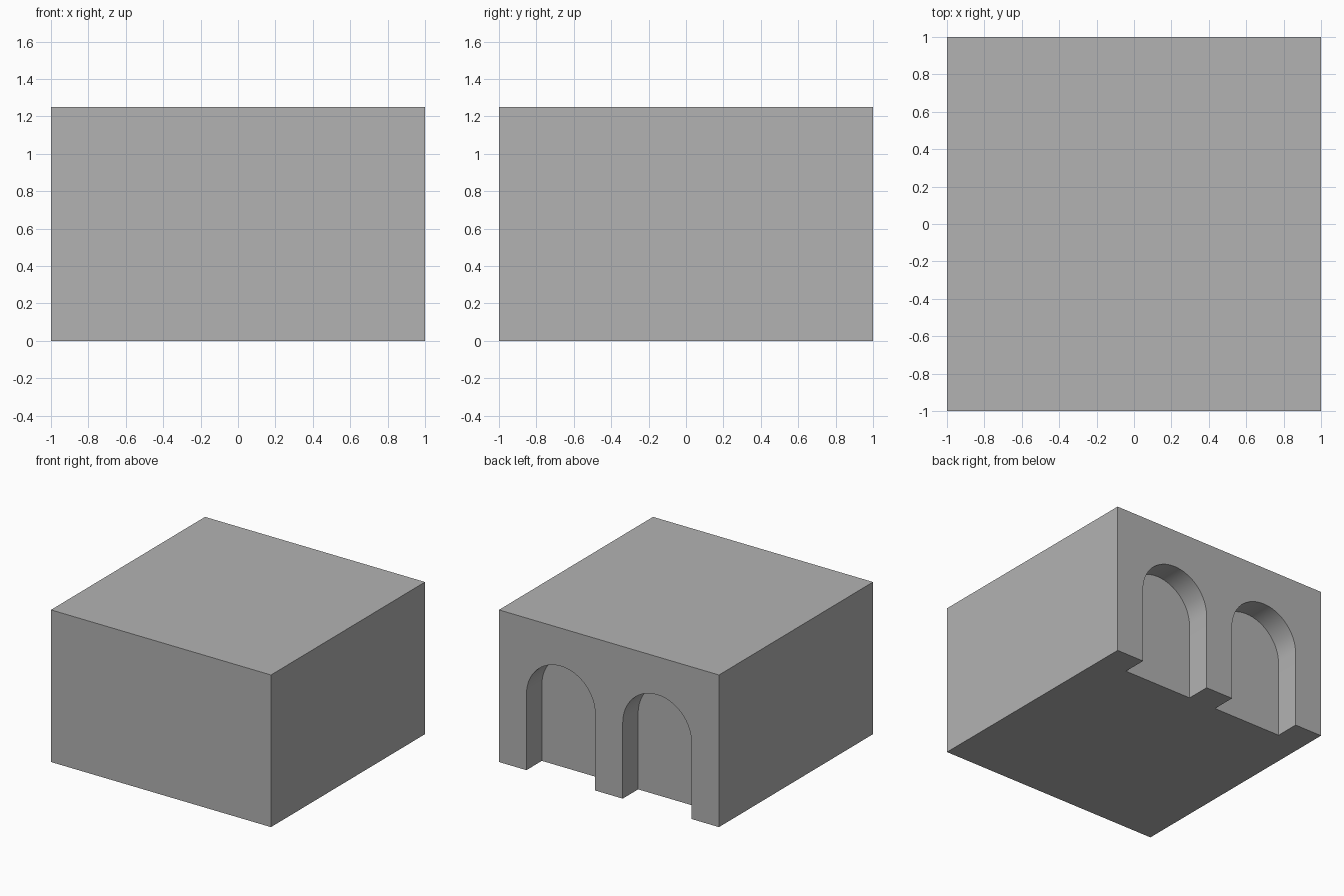
import bpy
import bmesh
from math import cos, sin, pi, radians

WIDTH, HEIGHT = 2.0, 1.25
NICHE_RADIUS, NICHE_SPRING, NICHE_DEPTH = 0.3125, 0.625, 0.2
NICHE_CENTRE = 0.4375
ARC_STEPS = 32
MARGIN = 0.1

default_cube = bpy.data.objects.get("Cube")
if default_cube:
    bpy.data.objects.remove(default_cube, do_unlink=True)

# Single stone grey
stone = bpy.data.materials.new("stone_grey")
stone.use_nodes = True
stone.diffuse_color = (0.448, 0.448, 0.448, 1)
stone.node_tree.nodes["Principled BSDF"].inputs["Base Color"].default_value = stone.diffuse_color


def add_object(name, bm):
    bmesh.ops.recalc_face_normals(bm, faces=bm.faces)
    mesh = bpy.data.meshes.new(name)
    bm.to_mesh(mesh)
    bm.free()
    mesh.materials.append(stone)
    obj = bpy.data.objects.new(name, mesh)
    bpy.context.collection.objects.link(obj)
    return obj


def arch_cutter(name, centre):
    """Round-headed prism reaching past the back wall and the base."""
    outline = [(centre - NICHE_RADIUS, -MARGIN), (centre + NICHE_RADIUS, -MARGIN)]
    for i in range(ARC_STEPS + 1):
        a = pi * i / ARC_STEPS
        outline.append((centre + NICHE_RADIUS * cos(a), NICHE_SPRING + NICHE_RADIUS * sin(a)))
    bm = bmesh.new()
    y = WIDTH / 2 - NICHE_DEPTH
    face = bm.faces.new([bm.verts.new((x, y, z)) for x, z in outline])
    extruded = bmesh.ops.extrude_face_region(bm, geom=[face])
    moved = [v for v in extruded["geom"] if isinstance(v, bmesh.types.BMVert)]
    bmesh.ops.translate(bm, verts=moved, vec=(0, NICHE_DEPTH + MARGIN, 0))
    cutter = add_object(name, bm)
    cutter.hide_render = True
    return cutter


# Solid block standing on the ground
bm = bmesh.new()
bmesh.ops.create_cube(bm, size=1)
bmesh.ops.scale(bm, verts=bm.verts, vec=(WIDTH, WIDTH, HEIGHT))
bmesh.ops.translate(bm, verts=bm.verts, vec=(0, 0, HEIGHT / 2))
block = add_object("block", bm)

bpy.ops.object.select_all(action="DESELECT")
block.select_set(True)
bpy.context.view_layer.objects.active = block

# Pair of arched niches carved into the back wall
for side, sign in (("left", 1), ("right", -1)):
    cutter = arch_cutter(f"{side}_niche_cutter", sign * NICHE_CENTRE)
    cut = block.modifiers.new(f"{side}_niche", "BOOLEAN")
    cut.operation = "DIFFERENCE"
    cut.solver = "EXACT"
    cut.object = cutter
    bpy.ops.object.modifier_apply(modifier=cut.name)
    bpy.data.objects.remove(cutter, do_unlink=True)

bpy.ops.object.shade_smooth_by_angle(angle=radians(30))
